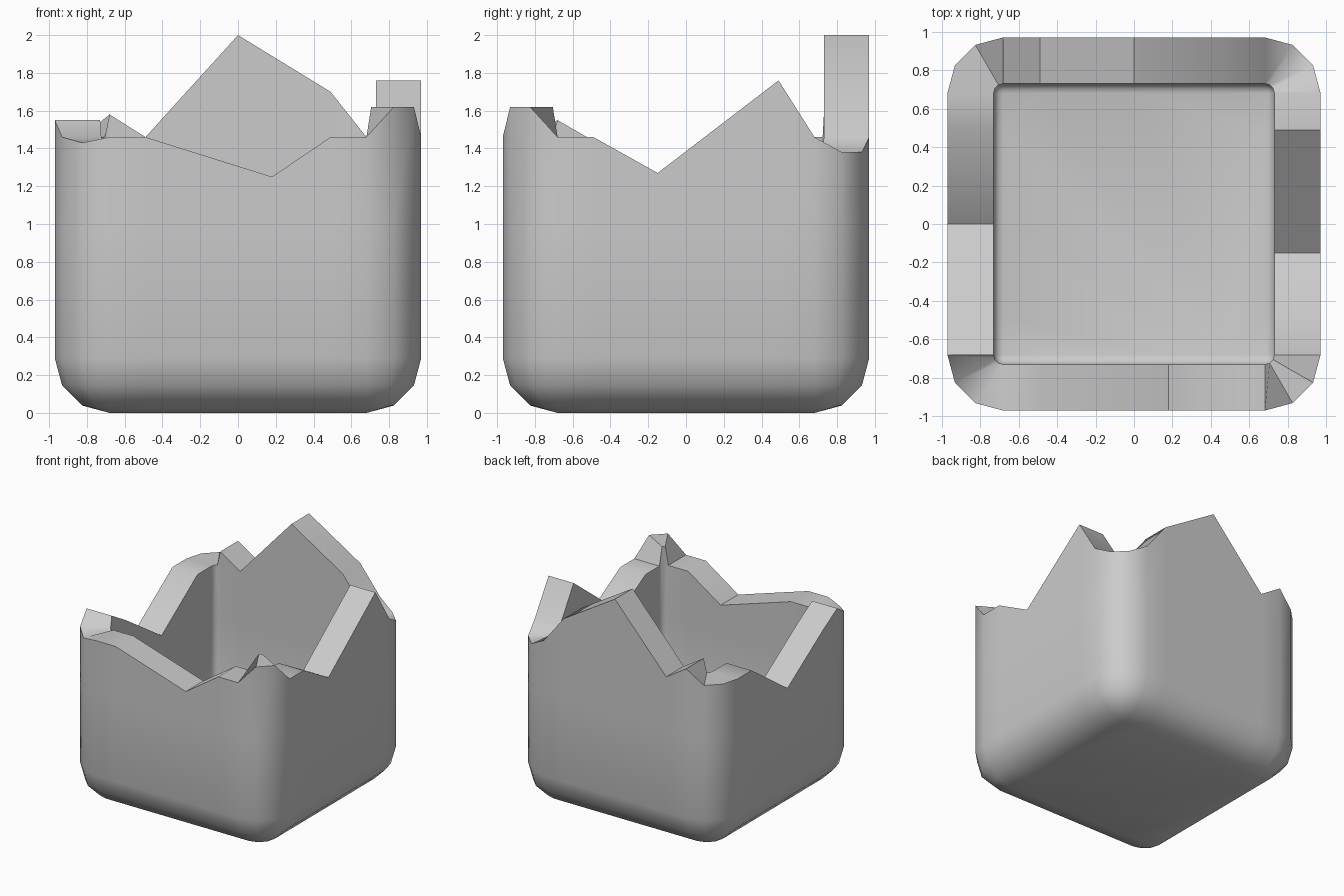
import bpy, bmesh
from math import cos, sin, radians

if "Cube" in bpy.data.objects:
    bpy.data.objects.remove(bpy.data.objects["Cube"])

CORE, R_OUT, R_IN = 0.68, 0.29, 0.05   # corner centres, outer and inner rounding

# broken rim, anticlockwise from the front: middle offset and
# heights at (-core, -.49, middle, .49, core) followed by two corner points
SIDES = [
    (0.18, (1.46, 1.46, 1.25, 1.46, 1.46, 1.62, 1.62)),    # front
    (-0.15, (1.46, 1.46, 1.27, 1.76, 1.46, 1.38, 1.38)),   # right
    (0.0, (1.46, 1.70, 2.00, 1.46, 1.58, 1.46, 1.46)),     # back
    (0.0, (1.46, 1.46, 1.12, 1.44, 1.55, 1.46, 1.43)),     # left
]

bm = bmesh.new()


def ring(radius, z=None):
    """Rounded-square loop; follows the broken rim when z is None."""
    verts = []
    for k, (mid, heights) in enumerate(SIDES):
        pts = [(u, CORE + radius) for u in (-CORE, -0.49, mid, 0.49, CORE)]
        pts += [(CORE + radius * sin(radians(a)), CORE + radius * cos(radians(a)))
                for a in (30, 60)]
        for (u, v), h in zip(pts, heights):
            x, y = u, -v
            for _ in range(k):
                x, y = -y, x
            verts.append(bm.verts.new((x, y, h if z is None else z)))
    return verts


# outer shell from the base upwards, over the rim, then down inside
rings = [ring(R_OUT * cos(radians(a)), R_OUT - R_OUT * sin(radians(a)))
         for a in (90, 60, 30, 0)]
rings += [ring(R_OUT, 1.0), ring(R_OUT), ring(R_IN), ring(R_IN, 1.0)]
rings += [ring(R_IN * cos(radians(a)), R_OUT - R_IN * sin(radians(a)))
          for a in (0, 30, 60, 90)]
n = len(rings[0])
for lo, hi in zip(rings, rings[1:]):
    for i in range(n):
        j = (i + 1) % n
        bm.faces.new((lo[i], lo[j], hi[j], hi[i]))
bm.faces.new(rings[0][::-1])    # underside
bm.faces.new(rings[-1])         # inside floor
bmesh.ops.remove_doubles(bm, verts=bm.verts, dist=0.0005)
bmesh.ops.recalc_face_normals(bm, faces=bm.faces)

mesh = bpy.data.meshes.new("broken_box")
bm.to_mesh(mesh)
bm.free()
obj = bpy.data.objects.new("broken_box", mesh)
bpy.context.collection.objects.link(obj)
bpy.context.view_layer.objects.active = obj
obj.select_set(True)
bpy.ops.object.shade_smooth_by_angle(angle=radians(45))
